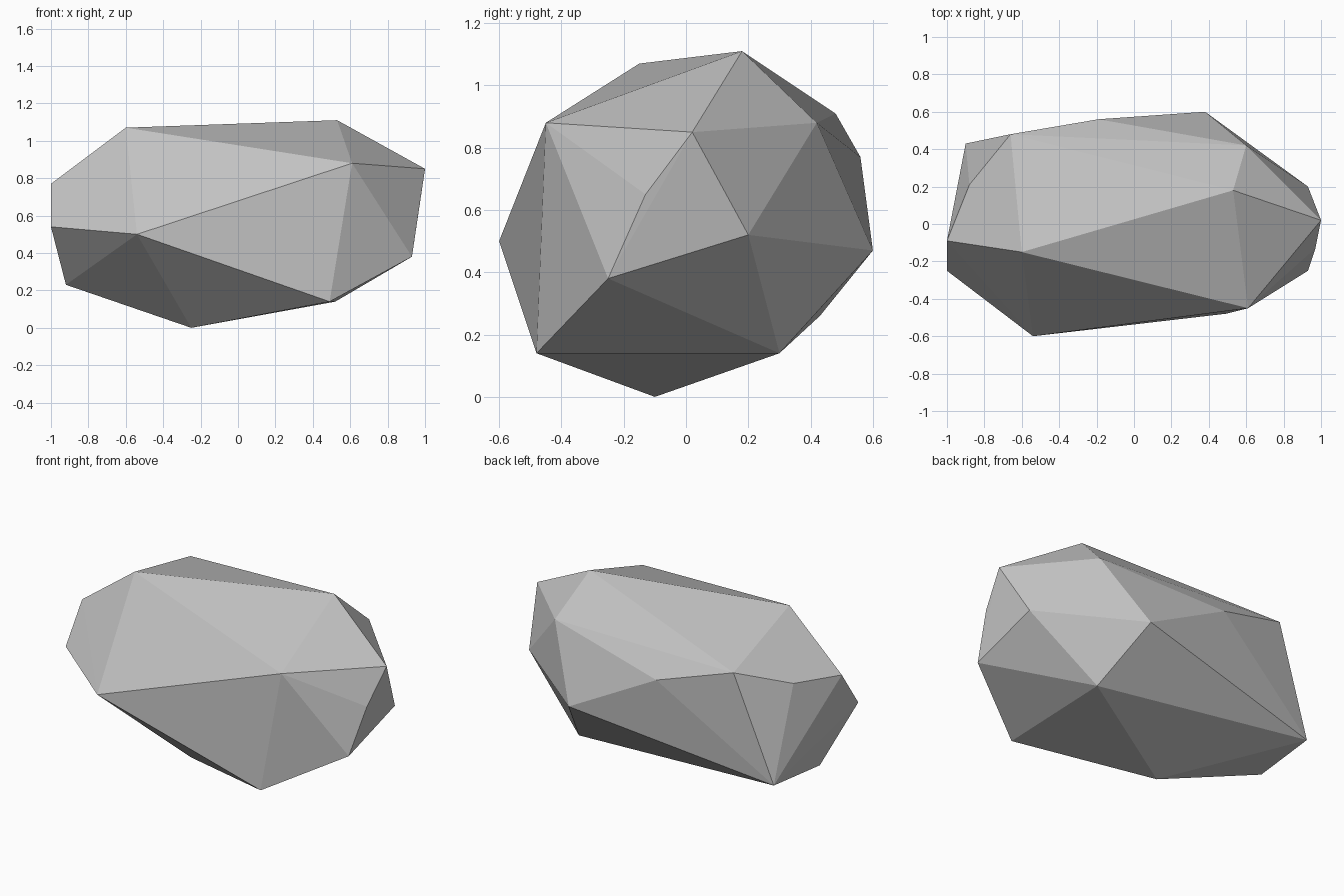
import bpy
import bmesh

# Remove the default object
default_cube = bpy.data.objects.get("Cube")
if default_cube:
    bpy.data.objects.remove(default_cube, do_unlink=True)


def make_material(name, colour):
    """Create one plain flat material."""
    material = bpy.data.materials.new(name)
    material.use_nodes = True
    material.diffuse_color = colour
    shader = next(node for node in material.node_tree.nodes
                  if node.type == "BSDF_PRINCIPLED")
    shader.inputs["Base Color"].default_value = colour
    shader.inputs["Roughness"].default_value = 0.9
    return material


def build_boulder(name, corner_groups, material):
    """Wrap a tight faceted skin around the chiselled corners."""
    mesh = bpy.data.meshes.new(name)
    bm = bmesh.new()
    for corners in corner_groups.values():
        for corner in corners:
            bm.verts.new(corner)
    hull = bmesh.ops.convex_hull(bm, input=bm.verts)
    leftovers = set(hull["geom_interior"]) | set(hull["geom_unused"])
    loose = [item for item in leftovers if isinstance(item, bmesh.types.BMVert)]
    bmesh.ops.delete(bm, geom=loose, context="VERTS")
    bmesh.ops.recalc_face_normals(bm, faces=bm.faces)
    # Crisp flat facets
    for face in bm.faces:
        face.smooth = False
    bm.to_mesh(mesh)
    bm.free()
    mesh.materials.append(material)
    boulder = bpy.data.objects.new(name, mesh)
    bpy.context.collection.objects.link(boulder)
    return boulder


# Corners of the rock, grouped by the side they shape
rock_corners = {
    "crown": [(-.6, -.15, 1.07), (.53, .18, 1.11)],
    "front": [(.61, -.45, .88), (-.54, -.6, .5), (.49, -.48, .14)],
    "right_end": [(1, .02, .85), (.97, -.13, .65),
                  (.93, -.25, .38), (.93, .2, .52)],
    "back": [(.6, .42, .88), (.38, .6, .47),
             (-.19, .56, .77), (-.66, .48, .91)],
    "left_end": [(-1, -.09, .77), (-1, -.25, .54), (-.88, .21, .8),
                 (-.9, .43, .26), (-.92, .01, .23)],
    "base": [(-.25, -.1, 0), (.52, .3, .14)],
}

stone_grey = make_material("stone grey", (.55, .55, .55, 1))
build_boulder("boulder", rock_corners, stone_grey)
